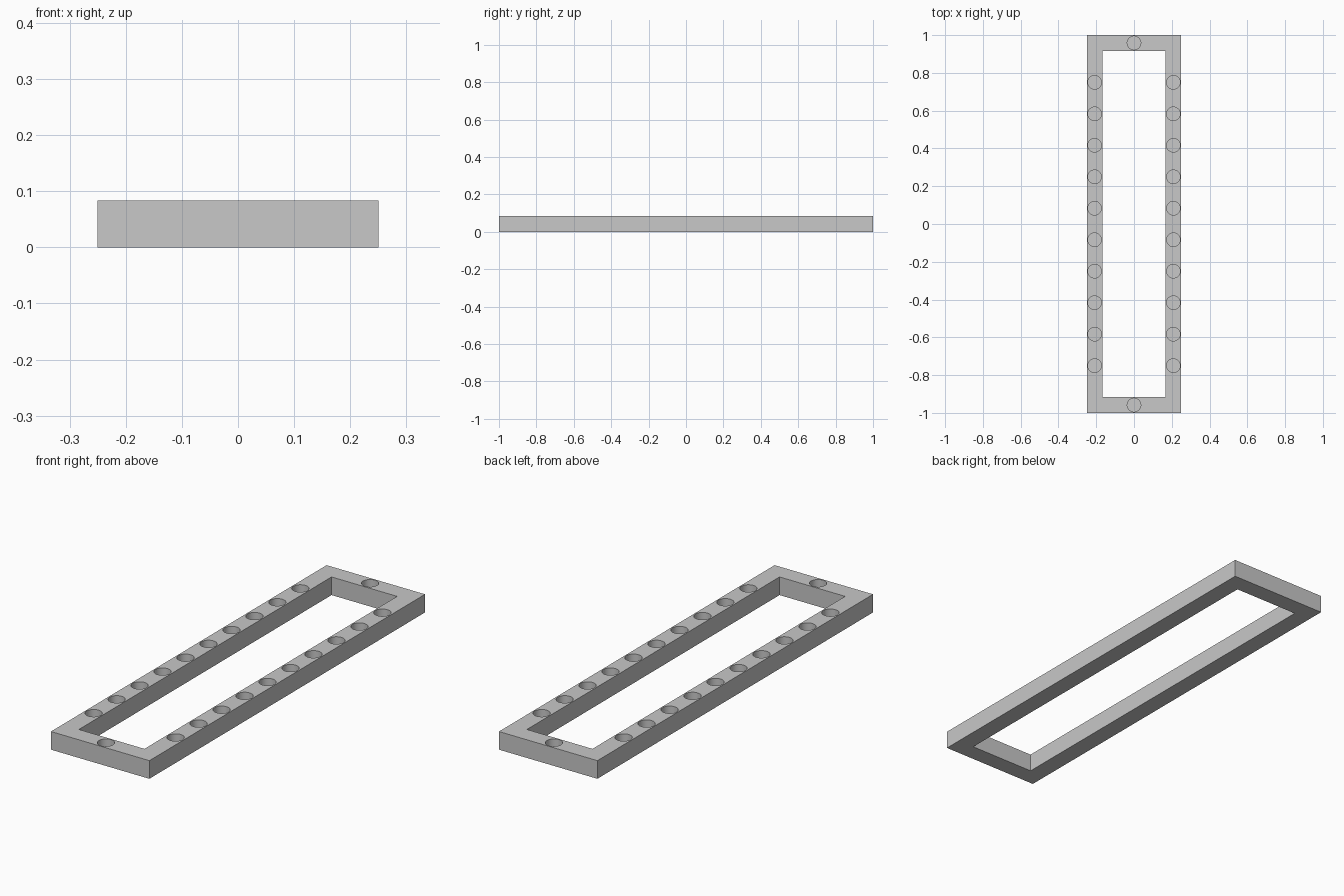
import bpy
import bmesh
from mathutils import Matrix, Vector

default_cube = bpy.data.objects.get("Cube")
if default_cube:
    bpy.data.objects.remove(default_cube, do_unlink=True)

# Proportions: the frame is 24 x 6 x 1 modules
U = 1 / 12
HOLE_RADIUS = 0.036
HOLE_DEPTH = 0.06

grey = bpy.data.materials.new("plain_grey")
grey.use_nodes = True
colour = (0.58, 0.58, 0.58, 1)
grey.diffuse_color = colour
grey.node_tree.nodes["Principled BSDF"].inputs["Base Color"].default_value = colour


def make_object(name, bm):
    mesh = bpy.data.meshes.new(name)
    bmesh.ops.recalc_face_normals(bm, faces=bm.faces)
    bm.to_mesh(mesh)
    bm.free()
    mesh.materials.append(grey)
    obj = bpy.data.objects.new(name, mesh)
    bpy.context.collection.objects.link(obj)
    return obj


def rectangle(bm, half_x, half_y, z):
    corners = [(-1, -1), (1, -1), (1, 1), (-1, 1)]
    return [bm.verts.new((sx * half_x, sy * half_y, z)) for sx, sy in corners]


# Rectangular frame: four rails joined as one closed ring
bm = bmesh.new()
rings = [rectangle(bm, 3 * U, 12 * U, 0), rectangle(bm, 3 * U, 12 * U, U),
         rectangle(bm, 2 * U, 11 * U, U), rectangle(bm, 2 * U, 11 * U, 0)]
for a, b in zip(rings, rings[1:] + rings[:1]):
    for i in range(4):
        j = (i + 1) % 4
        bm.faces.new((a[i], a[j], b[j], b[i]))
frame = make_object("frame", bm)

# Blind round holes: ten along each long rail, one in each end rail
centres = [(side * 2.5 * U, (2 * i - 9) * U) for side in (-1, 1) for i in range(10)]
centres += [(0, end * 11.5 * U) for end in (-1, 1)]
bm = bmesh.new()
for x, y in centres:
    bmesh.ops.create_cone(bm, cap_ends=True, segments=48, radius1=HOLE_RADIUS,
                          radius2=HOLE_RADIUS, depth=2 * HOLE_DEPTH,
                          matrix=Matrix.Translation(Vector((x, y, U))))
cutter = make_object("hole_cutter", bm)
cutter.hide_render = True

# Cut the holes, then discard the cutter
bpy.ops.object.select_all(action="DESELECT")
frame.select_set(True)
bpy.context.view_layer.objects.active = frame
cut = frame.modifiers.new("holes", "BOOLEAN")
cut.operation = "DIFFERENCE"
cut.solver = "EXACT"
cut.object = cutter
bpy.ops.object.modifier_apply(modifier=cut.name)
bpy.data.objects.remove(cutter, do_unlink=True)
bpy.ops.object.shade_smooth_by_angle()
